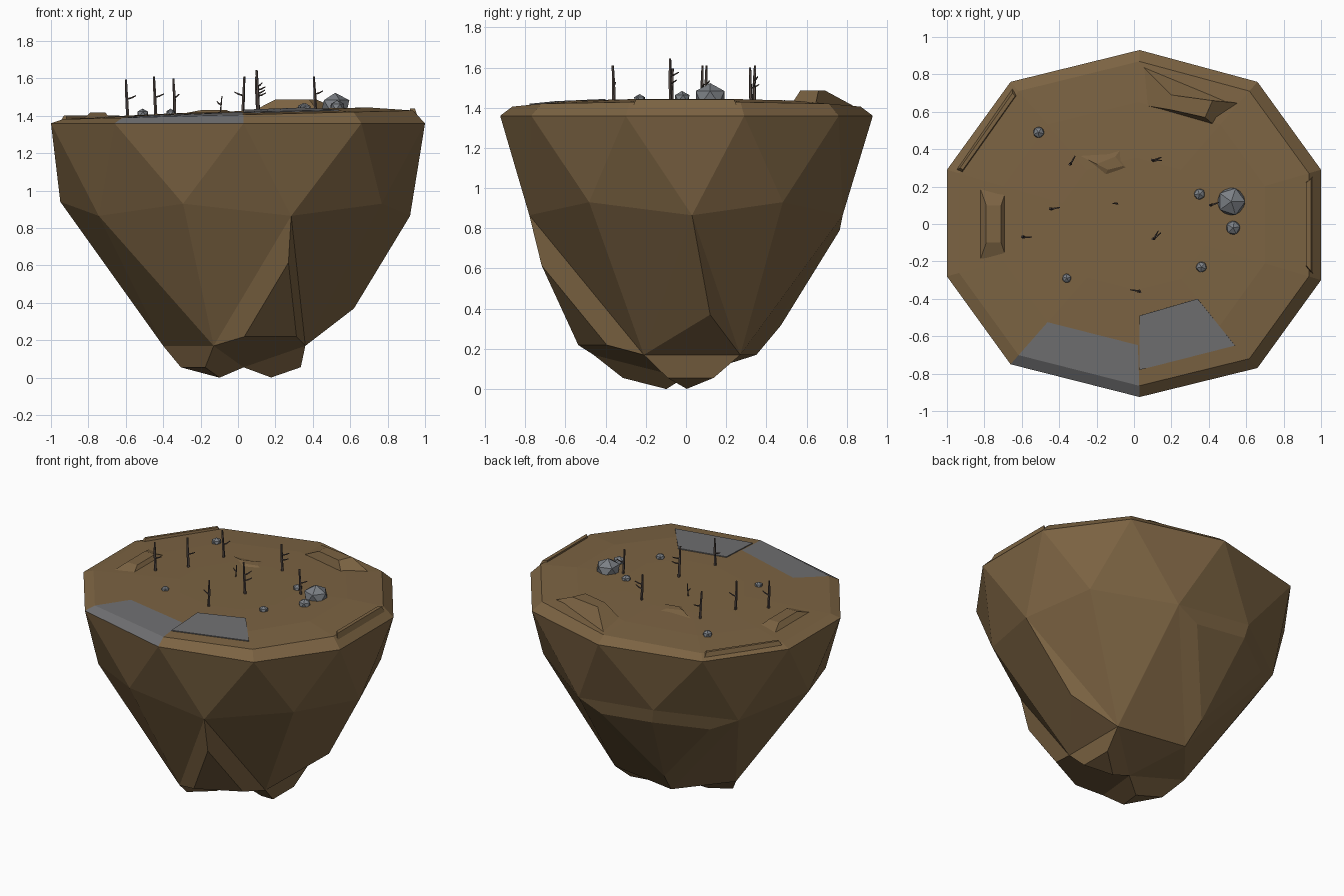
import bpy, bmesh, math
from mathutils import Vector

if "Cube" in bpy.data.objects:
    bpy.data.objects.remove(bpy.data.objects["Cube"])


def material(name, rgb):
    m = bpy.data.materials.new(name)
    m.diffuse_color = (*rgb, 1)
    m.use_nodes = True
    m.node_tree.nodes["Principled BSDF"].inputs["Base Color"].default_value = m.diffuse_color
    return m


EARTH = material("earth", (0.2, 0.125, 0.055))
STONE = material("stone", (0.16, 0.16, 0.165))
ROCK = material("rock", (0.2, 0.215, 0.235))
BARK = material("bark", (0.1, 0.075, 0.065))


def finish(bm, name, *mats):
    bmesh.ops.recalc_face_normals(bm, faces=bm.faces)
    me = bpy.data.meshes.new(name)
    bm.to_mesh(me)
    bm.free()
    for m in mats:
        me.materials.append(m)
    ob = bpy.data.objects.new(name, me)
    bpy.context.collection.objects.link(ob)
    return ob


def ground(x):
    return 1.425 + 0.035 * x


# Island body: rim decagon, ten-point belt, five-point foot and a bottom pole
bm = bmesh.new()
RIM = [(1, .29), (.66, .76), (.03, .93), (-.66, .76), (-1, .29),
       (-1, -.28), (-.66, -.75), (.03, -.925), (.66, -.77), (1, -.3)]


def ring(scale, zfun):
    return [bm.verts.new((x * scale, y * scale, zfun(x * scale))) for x, y in RIM]


rim = ring(1, lambda x: 1.36)
lip = ring(.935, lambda x: 1.405 + .025 * x)
outer = ring(.70, lambda x: ground(x) - .005)
inner = ring(.38, ground)
centre = bm.verts.new((0, 0, ground(0)))

belt = []
for k in range(10):
    a = math.radians(36 * k)
    z = .94 if k == 5 else (.93 if k % 2 else .865)
    rx = .95 if k % 2 else .92
    belt.append(bm.verts.new((rx * math.cos(a), .82 * math.sin(a) + (.03 if k == 0 else 0), z)))
foot = [bm.verts.new((x, y, .17)) for x, y in
        ((.36, .27), (-.13, .35), (-.4, .02), (-.13, -.46), (.36, -.21))]
pole = bm.verts.new((.03, -.01, .055))

for k in range(10):
    n = (k + 1) % 10
    for a, b in ((rim, lip), (lip, outer), (outer, inner)):
        f = bm.faces.new((a[k], a[n], b[n], b[k]))
        if k == 6 and b in (lip, outer):
            f.material_index = 1
    bm.faces.new((inner[k], inner[n], centre))
    bm.faces.new((rim[k], belt[k], belt[n]))
    bm.faces.new((rim[k], rim[n], belt[n]))


# Chunky outcrop: a loop of corners pushed outward and shrunk
def outcrop(old, s, d):
    mid = sum((v.co for v in old), Vector()) / len(old)
    nrm = (old[1].co - old[0].co).cross(old[-1].co - old[0].co).normalized()
    if nrm.dot(mid - Vector((0, 0, .9))) < 0:
        nrm.negate()
    new = [bm.verts.new(mid + (v.co - mid) * s + nrm * d) for v in old]
    bm.faces.new(new[:2] + new[-1:])
    if len(new) == 4:
        bm.faces.new(new[1:])
    for i in range(len(old)):
        n = (i + 1) % len(old)
        bm.faces.new((old[i], old[n], new[n], new[i]))


for j in range(5):
    # foot j sits under the odd belt vertex 2j+1
    p, o, q = belt[2 * j], belt[2 * j + 1], belt[(2 * j + 2) % 10]
    f, nxt = foot[j], foot[(j + 1) % 5]
    if j == 1:
        outcrop([p, o, q, f], .68, .05)
    else:
        bm.faces.new((p, o, f))
        bm.faces.new((o, q, f))
    if j == 3:
        outcrop([q, nxt, f], .57, .09)
    elif j == 4:
        c = bm.verts.new((.62, .12, .37))
        for a, b in ((q, nxt), (nxt, f), (f, q)):
            bm.faces.new((a, b, c))
    else:
        bm.faces.new((q, nxt, f))
    if j in (2, 4):
        outcrop([f, nxt, pole], .48, .1)
    else:
        bm.faces.new((f, nxt, pole))
low = min(v.co.z for v in bm.verts)
for v in bm.verts:
    if v.co.z < .16:
        v.co.z = .16 - (.16 - v.co.z) * .16 / (.16 - low)
finish(bm, "island_body", EARTH, STONE)


# Raised slabs of ground: base outline, top outline, base and top heights
def mound(name, base, top, z0, z1):
    b = bmesh.new()
    lo = [b.verts.new((x, y, z0)) for x, y in base]
    hi = [b.verts.new((x, y, z1)) for x, y in top]
    b.faces.new(lo)
    b.faces.new(hi)
    for i in range(4):
        n = (i + 1) % 4
        b.faces.new((lo[i], lo[n], hi[n], hi[i]))
    return finish(b, name, EARTH)


mound("back_mound", [(.02, .64), (.45, .51), (.62, .64), (.03, .86)],
      [(.2, .61), (.38, .57), (.42, .66), (.2, .69)], 1.395, 1.487)
mound("left_mound", [(-.67, -.22), (-.67, .22), (-.84, .24), (-.84, -.24)],
      [(-.71, -.1), (-.71, .1), (-.79, .1), (-.79, -.1)], 1.37, 1.418)
mound("back_left_lip", [(-.62, .69), (-.92, .27), (-.95, .29), (-.65, .725)],
      [(-.635, .685), (-.915, .29), (-.93, .30), (-.65, .70)], 1.37, 1.402)
mound("right_lip", [(.91, -.25), (.97, -.28), (.97, .27), (.91, .25)],
      [(.92, -.22), (.945, -.25), (.945, .24), (.92, .22)], 1.37, 1.44)
mound("middle_mound", [(-.36, .4), (-.17, .22), (.01, .28), (-.02, .47)],
      [(-.2, .32), (-.14, .29), (-.06, .31), (-.1, .36)], 1.40, 1.43)

# Flat stone patch beside the front edge
b = bmesh.new()
b.faces.new([b.verts.new((x, y, z)) for x, y, z in
             ((.03, -.78, 1.417), (.54, -.65, 1.43), (.34, -.4, 1.441), (.03, -.49, 1.43))])
patch = finish(b, "stone_patch", STONE)
sol = patch.modifiers.new("thickness", 'SOLIDIFY')
sol.thickness = .006
sol.offset = 0

# Boulders
for i, (x, y, r) in enumerate(((.52, .12, .084), (.35, .16, .033), (.53, -.02, .042),
                               (.36, -.23, .032), (-.36, -.29, .027), (-.51, .49, .033))):
    b = bmesh.new()
    bmesh.ops.create_icosphere(b, subdivisions=1, radius=r)
    ob = finish(b, f"boulder_{i}", ROCK)
    ob.location = (x, y, ground(x) + .1 * r)
    ob.scale.z = .85
    ob.rotation_euler.z = i * .7


# Bare trees: a bent trunk with short upturned twigs
def limb(b, pts, radii):
    prev = None
    axis = (Vector(pts[-1]) - Vector(pts[0])).normalized()
    u = axis.orthogonal().normalized()
    w = axis.cross(u)
    for p, r in zip(pts, radii):
        cur = []
        for k in range(5):
            a = k * math.tau / 5
            cur.append(b.verts.new(Vector(p) + (u * math.cos(a) + w * math.sin(a)) * r))
        if prev:
            for k in range(5):
                n = (k + 1) % 5
                b.faces.new((prev[k], prev[n], cur[n], cur[k]))
        else:
            b.faces.new(cur)
        prev = cur
    b.faces.new(prev)


TREES = [(-.34, .32, 1.60, 60), (.1, .34, 1.61, 0), (-.445, .08, 1.61, 10), (-.09, .11, 1.505, 180),
         (.41, .1, 1.61, 20), (-.595, -.07, 1.595, 0), (.105, -.08, 1.645, 40), (.03, -.36, 1.61, 170)]
for i, (x, y, top, turn) in enumerate(TREES):
    b = bmesh.new()
    h = top - ground(x)
    s = min(1, h / .18)
    limb(b, [(.006, 0, -.02), (0, 0, h * .5), (-.004, .004, h)], [.009 * s, .008 * s, .006 * s])
    for ang, zf in ((0, .42), (20, .6)) if i in (1, 6) else ((0, .45),):
        c, d = math.cos(math.radians(ang)), math.sin(math.radians(ang))
        limb(b, [(0, 0, h * zf), (.025 * c * s, .025 * d * s, h * zf + .006),
                 (.05 * c * s, .05 * d * s, h * zf + .018)], [.005, .0045, .003])
    ob = finish(b, f"bare_tree_{i}", BARK)
    ob.location = (x, y, ground(x))
    ob.rotation_euler.z = math.radians(turn)
